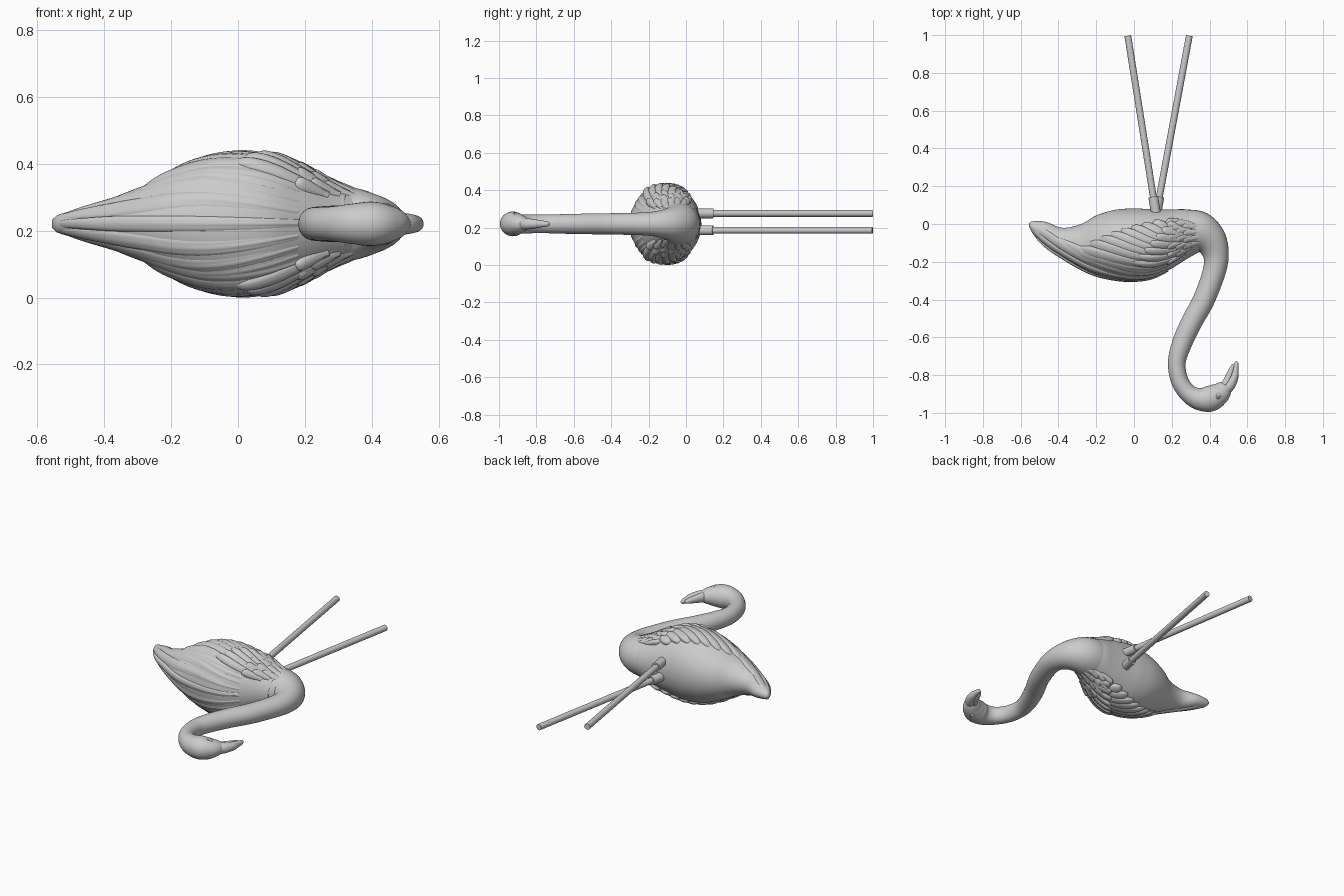
import bpy, bmesh, math
from mathutils import Vector, Matrix

if "Cube" in bpy.data.objects:
    bpy.data.objects.remove(bpy.data.objects["Cube"])

MID = 0.22  # symmetry plane height: the bird lies on its side


def at(rows, k):
    """Cubic interpolation of rows keyed by their first column."""
    k = min(max(k, rows[0][0]), rows[-1][0])
    i = 0
    while i < len(rows) - 2 and k > rows[i + 1][0]:
        i += 1
    a, b = rows[i], rows[i + 1]
    p, q = rows[max(i - 1, 0)], rows[min(i + 2, len(rows) - 1)]
    h = b[0] - a[0]
    t = (k - a[0]) / h
    out = []
    for c in range(1, len(a)):
        m0 = (b[c] - p[c]) / (b[0] - p[0]) * h
        m1 = (q[c] - a[c]) / (q[0] - a[0]) * h
        out.append((2*t**3 - 3*t*t + 1)*a[c] + (t**3 - 2*t*t + t)*m0
                   + (3*t*t - 2*t**3)*b[c] + (t**3 - t*t)*m1)
    return out


def finish(name, bm, recalc=True, sharp=None):
    if recalc:
        bmesh.ops.recalc_face_normals(bm, faces=bm.faces)
    me = bpy.data.meshes.new(name)
    bm.to_mesh(me)
    bm.free()
    ob = bpy.data.objects.new(name, me)
    bpy.context.collection.objects.link(ob)
    for p in me.polygons:
        p.use_smooth = True
    if sharp:
        bpy.ops.object.select_all(action='DESELECT')
        ob.select_set(True)
        bpy.context.view_layer.objects.active = ob
        bpy.ops.object.shade_smooth_by_angle(angle=math.radians(sharp))
    return ob


def loft(name, rings):
    bm = bmesh.new()
    vs = [[bm.verts.new(p) for p in r] for r in rings]
    n = len(vs[0])
    for a, b in zip(vs, vs[1:]):
        for j in range(n):
            bm.faces.new((a[j], a[(j+1) % n], b[(j+1) % n], b[j]))
    bm.faces.new(vs[0])
    bm.faces.new(vs[-1])
    return finish(name, bm)


def sweep(name, pts, sides=32, per=7):
    """Elliptical tube along a planar path of (x, y, in-plane radius, z radius)."""
    rows = [(i, *p) for i, p in enumerate(pts)]
    rings, steps = [], (len(pts) - 1) * per
    for s in range(steps + 1):
        k = s / per
        x, y, r, rz = at(rows, k)
        a, b = at(rows, k + .02), at(rows, k - .02)
        t = Vector((a[0] - b[0], a[1] - b[1], 0)).normalized()
        nrm = Vector((-t.y, t.x, 0))
        rings.append([Vector((x, y, MID)) + nrm*r*math.cos(w) + Vector((0, 0, rz*math.sin(w)))
                      for w in (2*math.pi*j/sides for j in range(sides))])
    return loft(name, rings)


# Body: x, back y, belly y, half width
OUTLINE = [(-.555, -.015, .005, .012), (-.54, -.045, .014, .026), (-.47, -.115, .012, .045),
           (-.38, -.175, -.02, .07), (-.28, -.235, .0, .108), (-.2, -.27, .045, .148),
           (-.1, -.293, .075, .188), (0, -.30, .082, .206), (.1, -.285, .078, .198),
           (.2, -.235, .077, .162), (.28, -.185, .077, .125), (.36, -.14, .055, .095),
           (.42, -.11, .01, .05)]
BODY = [(x, (a+b)/2, (b-a)/2, w) for x, a, b, w in OUTLINE]


def skin(x, th):
    yc, hy, hz = at(BODY, x)
    return Vector((x, yc - hy*math.cos(th), MID + hz*math.sin(th)))


loft("body", [[skin(-.555 + .975*i/70, 2*math.pi*j/64) for j in range(64)] for i in range(71)])


def feather(bm, start, tip, bend, width, lift, side, nu=22, nv=10):
    """Raised feather on the body; start and tip are (x, degrees from the back)."""
    def path(u):
        x = start[0] + (tip[0] - start[0])*u
        d = start[1] + (tip[1] - start[1])*u + bend*4*u*(1-u)
        return x, math.radians(d)
    grid = []
    for i in range(nu + 1):
        u = math.sin(i/nu*math.pi/2)
        x, th = path(u)
        x2, th2 = path(u + .01)
        _, hy, hz = at(BODY, x)
        r = max(.03, math.sqrt(hy*hz))
        dx, ds = x2 - x, (th2 - th)*r
        ln = math.hypot(dx, ds)
        w = width*(.5 + .5*math.sin(min(1, u*1.3)*math.pi/2))*math.sqrt(max(0, 1 - u**7)) + .001
        row = []
        for j in range(nv + 1):
            v = 2*j/nv - 1
            px = max(-.55, x - ds/ln*w*v)
            pt = th + dx/ln*w*v/r
            p = skin(px, pt)
            n = (skin(px, pt + .02) - skin(px, pt - .02)).cross(skin(px + .004, pt) - skin(px - .004, pt))
            n.normalize()
            if n.dot(p - Vector((px, at(BODY, px)[0], MID))) < 0:
                n = -n
            h = lift*(.35 + .65*u)*(1 - v**4)*(1 - u**14)*(1 - .25*v) + .004*math.exp(-(v/.12)**2)*(1-u) - .004
            p += n*h
            row.append(bm.verts.new((p.x, p.y, MID + side*(p.z - MID))))
        grid.append(row)
    for a, b in zip(grid, grid[1:]):
        for j in range(nv):
            f = bm.faces.new((a[j], a[j+1], b[j+1], b[j]))
            f.normal_update()
            c = f.calc_center_median()
            if f.normal.dot(c - Vector((c.x, at(BODY, c.x)[0], MID))) < 0:
                f.normal_flip()


def mix(a, b, t):
    return a + (b - a)*t


# Long back and tail feathers
bm = bmesh.new()
feather(bm, (.18, 0), (-.55, 0), 0, .028, .016, 1, 40)
for side in (1, -1):
    for s, t, bend, w, l in (((.18, 12), (-.548, 50), -4, .032, .012),
                             ((.18, 24), (-.53, 100), -12, .034, .012),
                             ((.18, 34), (-.42, 95), -10, .036, .013),
                             ((.19, 42), (-.34, 78), -6, .036, .015)):
        feather(bm, s, t, bend, w, l, side, 40)
finish("back_and_tail_feathers", bm, False)

# Folded wings: long feathers, coverts and shoulder scallops on each side
for label, side in (("upper", 1), ("lower", -1)):
    bm = bmesh.new()
    for i in range(8):
        t = i/7
        feather(bm, (.22, mix(48, 92, t)), (mix(-.30, .10, t), mix(84, 130, t**.7)),
                mix(-3, 4, t), mix(.036, .03, t), .022, side, 28)
    finish(label + "_wing_feathers", bm, False)
    bm = bmesh.new()
    for i in range(7):
        t = i/6
        feather(bm, (.27, mix(42, 96, t)), (mix(-.02, .17, t), mix(62, 124, t)),
                0, .026, .027, side)
    for row, x in enumerate((.19, .235, .275)):
        for i in range(6 - row):
            d = 42 + 16*i + 8*row
            feather(bm, (x + .07, d), (x - .025, d + 4), 0, .023, .026 - .004*row, side, 12, 8)
    finish(label + "_wing_coverts", bm, False)

# Neck and head
sweep("neck_and_head", [
    (.16, -.06, .10, .10), (.26, -.05, .122, .12), (.34, -.047, .115, .11), (.402, -.087, .09, .088),
    (.433, -.16, .069, .068), (.425, -.25, .061, .06), (.37, -.4, .058, .057), (.305, -.52, .056, .055),
    (.255, -.63, .053, .053), (.227, -.73, .047, .05), (.24, -.825, .046, .05), (.283, -.892, .048, .052),
    (.34, -.925, .058, .06), (.4, -.925, .069, .066), (.448, -.9, .06, .056), (.483, -.868, .042, .038),
    (.5, -.85, .02, .02)])

# Bent beak in two halves
sweep("upper_beak", [(.47, -.885, .03, .034), (.505, -.855, .03, .031), (.53, -.81, .023, .025),
                     (.538, -.77, .016, .018), (.541, -.74, .012, .013), (.541, -.727, .004, .004)], 20)
sweep("lower_beak", [(.455, -.875, .022, .028), (.483, -.845, .02, .028), (.503, -.805, .018, .022),
                     (.516, -.77, .014, .016), (.527, -.745, .008, .009)], 20)

# Eyes with a raised rim
for label, side in (("upper", 1), ("lower", -1)):
    bm = bmesh.new()
    pos = Matrix.Translation((.447, -.905, MID + side*.052)) @ Matrix.Rotation(math.radians(40), 4, 'Z')
    tilt = pos @ Matrix.Rotation(side*math.radians(18), 4, 'Y')
    bmesh.ops.create_uvsphere(bm, u_segments=16, v_segments=10, radius=.012,
                              matrix=tilt @ Matrix.Diagonal((1.2, .9, .7, 1)))
    n, m = 24, 8
    ring = [[bm.verts.new(tilt @ Vector(((.021 + .004*math.cos(b))*math.cos(a),
                                         (.015 + .004*math.cos(b))*math.sin(a), .004*math.sin(b))))
             for b in (2*math.pi*j/m for j in range(m))] for a in (2*math.pi*i/n for i in range(n))]
    for i in range(n):
        for j in range(m):
            a, b = ring[i], ring[(i+1) % n]
            bm.faces.new((a[j], b[j], b[(j+1) % m], a[(j+1) % m]))
    finish(label + "_eye", bm)


def rod(name, a, b, r):
    a, b = Vector(a), Vector(b)
    bm = bmesh.new()
    bmesh.ops.create_cone(bm, cap_ends=True, segments=24, radius1=r, radius2=r, depth=(b-a).length,
                          matrix=Matrix.Translation((a+b)/2) @ (b-a).to_track_quat('Z', 'Y').to_matrix().to_4x4())
    finish(name, bm, sharp=40)


# Straight legs with sockets
for label, z, end in (("upper", .276, -.033), ("lower", .186, .293)):
    foot = Vector((end, .997, z))
    hip = Vector((.117, .05, z))
    rod(label + "_leg", hip, foot, .018)
    rod(label + "_leg_socket", hip, hip + (foot - hip)*.1, .026)
